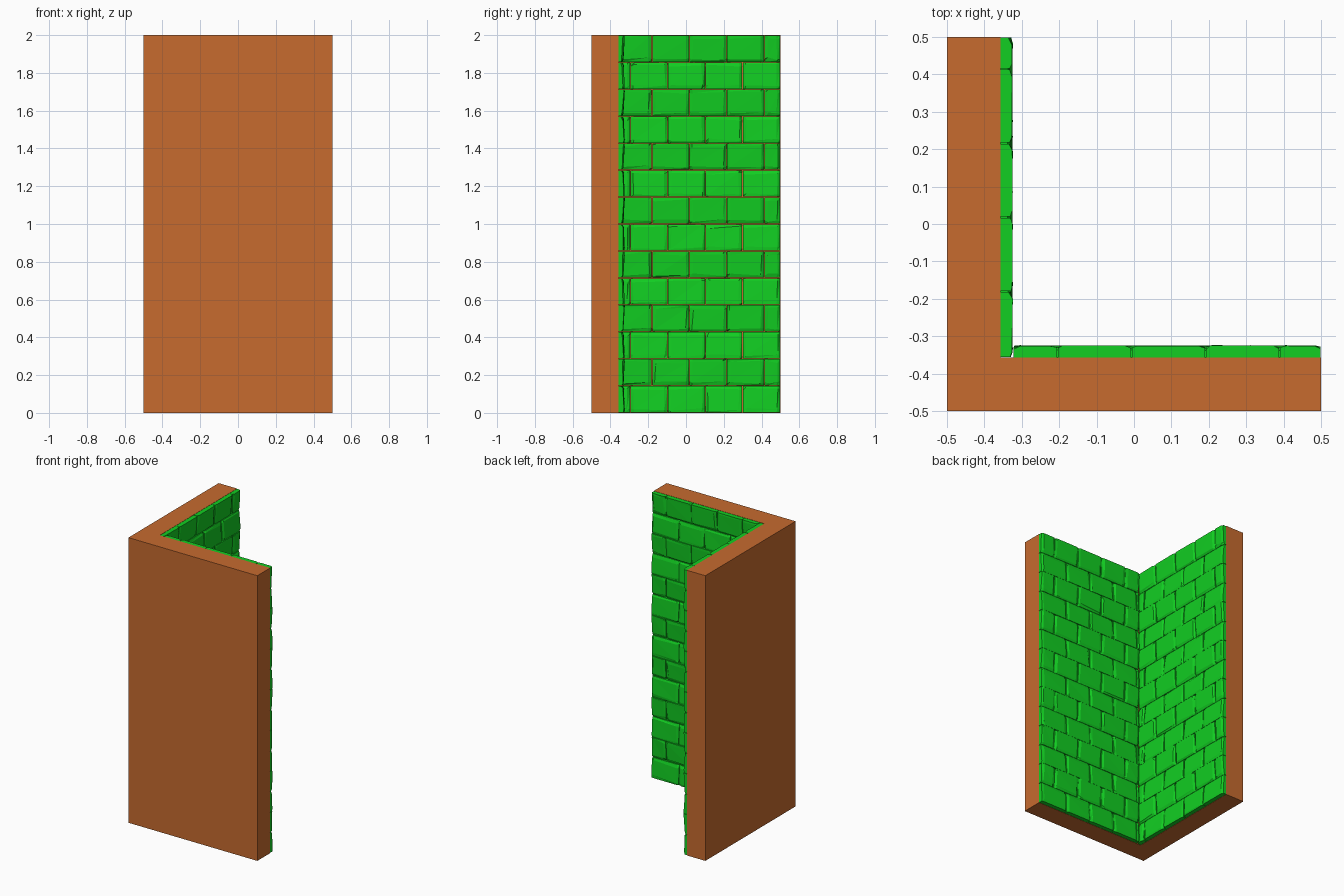
import bpy, bmesh, random

if "Cube" in bpy.data.objects:
    bpy.data.objects.remove(bpy.data.objects["Cube"])

random.seed(4)
ROWS = 14
H = 2.0 / ROWS
FACE = -0.357          # inner face of both wall legs
DEPTH = 0.033          # how far bricks stand proud
GAP = 0.003


def material(name, color):
    m = bpy.data.materials.new(name)
    m.diffuse_color = color
    m.use_nodes = True
    m.node_tree.nodes["Principled BSDF"].inputs["Base Color"].default_value = m.diffuse_color
    return m


def finish(bm, name, mat):
    bmesh.ops.recalc_face_normals(bm, faces=bm.faces)
    me = bpy.data.meshes.new(name)
    bm.to_mesh(me)
    bm.free()
    me.materials.append(mat)
    ob = bpy.data.objects.new(name, me)
    bpy.context.collection.objects.link(ob)
    return ob


def add_brick(bm, place, a, b, z, odd):
    """Chiselled brick: 4x4 front grid with worn edges, closed down to the wall."""
    a, b = a + GAP / 2, b - GAP / 2
    low, high = z + GAP / 2, z + H - GAP / 2
    rim = min(0.016, (b - a) * 0.3)
    us = [a, a + rim, b - rim, b]
    vs = [low, low + 0.016, high - 0.016, high]
    # odd courses lean down, even courses lean up
    lean = [0.020, 0.027, 0.033, 0.033] if odd else [0.031, 0.033, 0.028, 0.021]
    front = []
    for j in range(4):
        line = []
        for i in range(4):
            u, v, d = us[i], vs[j], lean[j]
            if i in (0, 3):
                d -= random.uniform(0.004, 0.012)
            else:
                u += random.uniform(-0.3, 0.3) * rim
                d -= random.uniform(0, 0.003)
            if j in (1, 2):
                v += random.uniform(-0.008, 0.008)
            line.append(bm.verts.new(place(u, d, v)))
        front.append(line)
    for j in range(3):
        for i in range(3):
            q = (front[j][i], front[j][i + 1], front[j + 1][i + 1], front[j + 1][i])
            bm.faces.new(q[:3])
            bm.faces.new((q[0], q[2], q[3]))
    # side walls and back
    loop = [(0, i) for i in range(4)] + [(j, 3) for j in (1, 2, 3)]
    loop += [(3, i) for i in (2, 1, 0)] + [(2, 0), (1, 0)]
    back = [bm.verts.new(place(us[i], 0, vs[j])) for j, i in loop]
    ring = [front[j][i] for j, i in loop]
    n = len(loop)
    for k in range(n):
        m = (k + 1) % n
        bm.faces.new((ring[k], ring[m], back[m], back[k]))
    bm.faces.new(back)


def brick_facing(name, place, start, odd_joint, even_joint, mat):
    """Running-bond brickwork from start to the wall end at 0.5."""
    bm = bmesh.new()
    for r in range(ROWS):
        odd = r % 2 == 1
        first = odd_joint if odd else even_joint
        joints = [first + 0.198 * k for k in range(5)]
        cuts = [start] + [c for c in joints if start + 0.01 < c < 0.475] + [0.5]
        for a, b in zip(cuts, cuts[1:]):
            add_brick(bm, place, a, b, r * H, odd)
    return finish(bm, name, mat)


orange = material("wall_orange", (0.57, 0.147, 0.028, 1))
green = material("brick_green", (0.006, 0.62, 0.016, 1))

# L-shaped solid wall
bm = bmesh.new()
outline = [(-.5, -.5), (.5, -.5), (.5, FACE), (FACE, FACE), (FACE, .5), (-.5, .5)]
base = bm.faces.new([bm.verts.new((x, y, 0)) for x, y in outline])
ext = bmesh.ops.extrude_face_region(bm, geom=[base], use_keep_orig=True)
top = [g for g in ext["geom"] if isinstance(g, bmesh.types.BMVert)]
bmesh.ops.translate(bm, vec=(0, 0, 2), verts=top)
finish(bm, "corner_wall", orange)

# brick facings on the two inner sides
brick_facing("left_brick_facing", lambda u, d, v: (FACE + d, u, v),
             FACE, -0.18, -0.295, green)
brick_facing("front_brick_facing", lambda u, d, v: (u, FACE + d, v),
             FACE + DEPTH, -0.205, -0.305, green)
